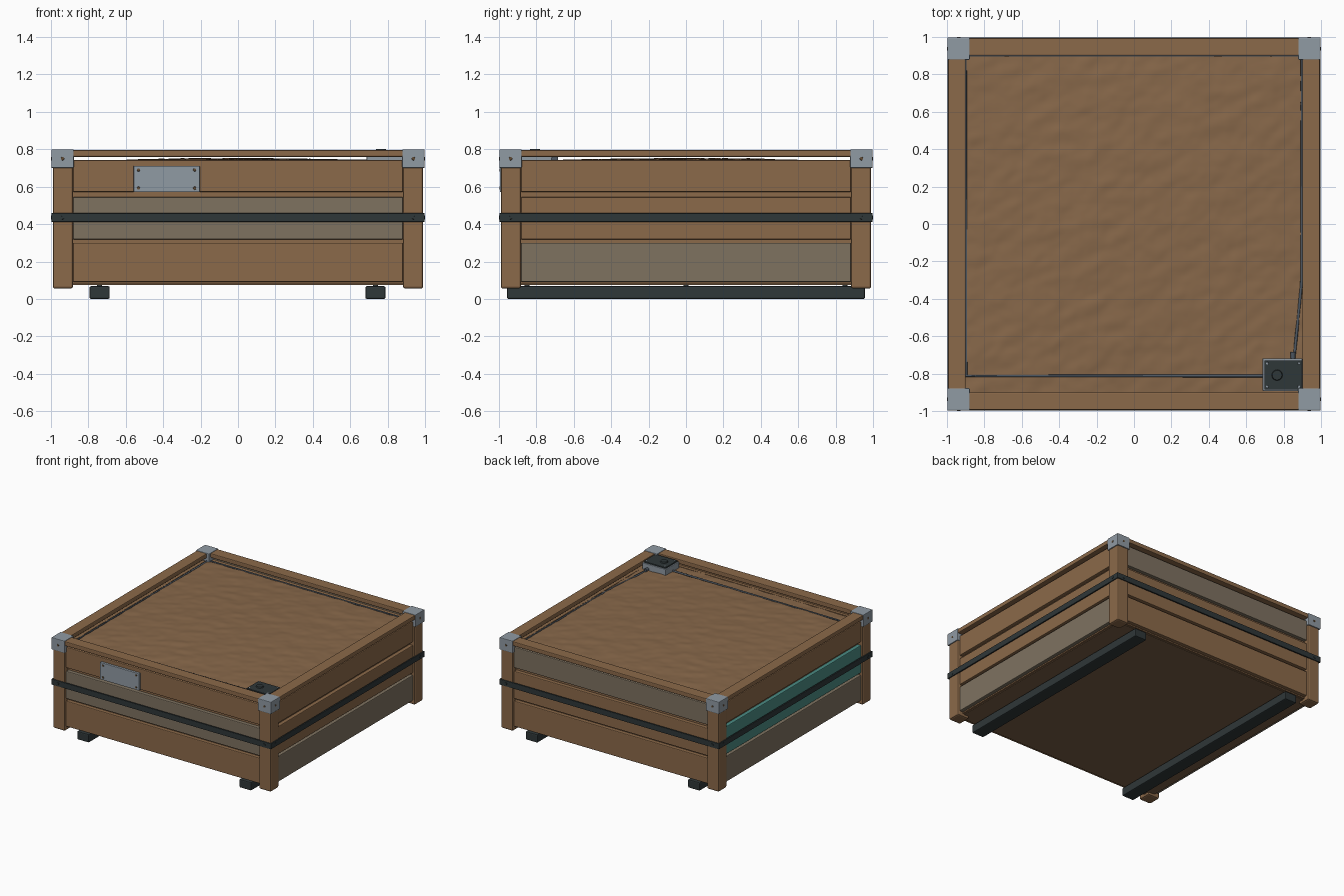
import bpy, bmesh, math
from mathutils import Matrix, Vector, noise

if "Cube" in bpy.data.objects:
    bpy.data.objects.remove(bpy.data.objects["Cube"])


def mat(name, rgb):
    m = bpy.data.materials.new(name)
    m.diffuse_color = (*rgb, 1)
    m.use_nodes = True
    m.node_tree.nodes["Principled BSDF"].inputs["Base Color"].default_value = m.diffuse_color
    return m


WOOD = mat("brown wood", (0.26, 0.142, 0.067))
GREY = mat("weathered wood", (0.21, 0.168, 0.118))
TEAL = mat("teal paint", (0.07, 0.26, 0.23))
METAL = mat("light metal", (0.28, 0.325, 0.37))
DARK = mat("dark metal", (0.028, 0.038, 0.04))
SOIL = mat("soil", (0.245, 0.138, 0.068))
FLOOR = mat("dark floor wood", (0.19, 0.11, 0.058))
PIPE = mat("pipe grey", (0.075, 0.095, 0.12))
SCREW = mat("bronze screw", (0.13, 0.08, 0.04))


def finish(bm, name, material, turn=0):
    bm.transform(Matrix.Rotation(turn * math.pi / 2, 4, 'Z'))
    bmesh.ops.recalc_face_normals(bm, faces=bm.faces)
    me = bpy.data.meshes.new(name)
    bm.to_mesh(me)
    bm.free()
    me.materials.append(material)
    ob = bpy.data.objects.new(name, me)
    bpy.context.collection.objects.link(ob)
    return ob


def box(name, lo, hi, material, bevel=0.004, turn=0):
    lo, hi = Vector(lo), Vector(hi)
    bm = bmesh.new()
    bmesh.ops.create_cube(bm, size=1)
    for v in bm.verts:
        v.co = Vector(a * b for a, b in zip(v.co, hi - lo)) + (lo + hi) / 2
    if bevel:
        bmesh.ops.bevel(bm, geom=bm.edges[:], offset=bevel, segments=2,
                        profile=0.5, affect='EDGES')
    return finish(bm, name, material, turn)


def peg(name, pos, radius, depth, material, axis='Z', turn=0, sides=12):
    bm = bmesh.new()
    bmesh.ops.create_cone(bm, cap_ends=True, segments=sides, radius1=radius,
                          radius2=radius * 0.85, depth=depth)
    if axis == 'Y':  # narrow end faces -y
        bm.transform(Matrix.Rotation(math.pi / 2, 4, 'X'))
    bm.transform(Matrix.Translation(pos))
    return finish(bm, name, material, turn)


# four sides: boards listed bottom to top
SIDES = [("front", [WOOD, GREY, WOOD]), ("right", [GREY, WOOD, WOOD]),
         ("back", [WOOD, WOOD, GREY]), ("left", [GREY, TEAL, WOOD])]
LEVELS = [(0.09, 0.30), (0.318, 0.545), (0.572, 0.742)]
for k, (side, colours) in enumerate(SIDES):
    for i, ((z0, z1), c) in enumerate(zip(LEVELS, colours)):
        box(f"{side}_board_{i + 1}", (-0.882, -0.975, z0), (0.882, -0.935, z1), c, 0.006, k)
    box(f"{side}_backing", (-0.93, -0.945, 0.08), (0.93, -0.91, 0.734), WOOD, 0, k)
    box(f"{side}_top_rail", (-0.885, -0.994, 0.76), (0.885, -0.9, 0.796), WOOD, 0.006, k)
    box(f"{side}_strap", (-0.998, -0.998, 0.412), (0.998, -0.986, 0.458), DARK, 0.002, k)
    # corner post and its metal cap, one per turn
    box(f"{side}_post", (-0.99, -0.99, 0.055), (-0.882, -0.882, 0.72), WOOD, 0.012, k)
    box(f"{side}_post_cap", (-0.998, -0.998, 0.70), (-0.878, -0.878, 0.80), METAL, 0.005, k)
    for x in (-0.938, 0.938):
        peg(f"{side}_cap_screw", (x, -0.998, 0.75), 0.010, 0.004, SCREW, 'Y', k)
        peg(f"{side}_strap_bolt", (x, -0.998, 0.435), 0.011, 0.005, DARK, 'Y', k, 6)

# floor and runners
box("floor", (-0.93, -0.93, 0.075), (0.93, 0.93, 0.10), FLOOR, 0)
for x in (-0.74, 0.735):
    box("runner", (x - 0.054, -0.957, 0), (x + 0.054, 0.957, 0.068), DARK, 0.008)
    for y in (-0.85, 0, 0.85):
        peg("runner_spacer", (x, y, 0.07), 0.014, 0.02, DARK)

# blank plate on the front
box("front_plate", (-0.558, -0.994, 0.571), (-0.204, -0.972, 0.711), METAL, 0.003)
for x in (-0.532, -0.232):
    for z in (0.592, 0.69):
        peg("plate_screw", (x, -0.995, z), 0.009, 0.004, SCREW, 'Y')

# rippled soil with a low crown
bm = bmesh.new()
bmesh.ops.create_grid(bm, x_segments=110, y_segments=110, size=0.915)
for v in bm.verts:
    x, y = v.co.x, v.co.y
    crown = 0.020 * (1 - (x / 0.92) ** 2) * (1 - (y / 0.92) ** 2)
    u, w = x * 0.85 + y * 0.5, y * 0.85 - x * 0.5
    ripple = 0.005 * noise.noise((u * 8, w * 15, 1.3)) + 0.002 * noise.noise((x * 25, y * 25, 5))
    v.co.z = 0.731 + crown + ripple
soil = finish(bm, "soil", SOIL)
for p in soil.data.polygons:
    p.use_smooth = True

# watering pipe looping round the bed
cu = bpy.data.curves.new("watering_pipe", 'CURVE')
cu.dimensions = '3D'
cu.bevel_depth = 0.008
cu.bevel_resolution = 2
cu.use_fill_caps = True
sp = cu.splines.new('POLY')
path = [(0.70, -0.812, 0.738), (-0.897, -0.812, 0.733), (-0.9, 0.9, 0.732),
        (0.897, 0.9, 0.732), (0.897, -0.3, 0.729), (0.86, -0.68, 0.731), (0.85, -0.73, 0.738)]
sp.points.add(len(path) - 1)
for p, co in zip(sp.points, path):
    p.co = (*co, 1)
cu.materials.append(PIPE)
bpy.context.collection.objects.link(bpy.data.objects.new("watering_pipe", cu))

# control box with lid, knob and screws
box("control_box", (0.687, -0.893, 0.69), (0.9, -0.718, 0.783), METAL, 0.005)
box("control_lid", (0.697, -0.885, 0.78), (0.896, -0.73, 0.793), DARK, 0.003)
peg("control_knob", (0.765, -0.808, 0.796), 0.03, 0.012, DARK, sides=24)
peg("pipe_fitting", (0.85, -0.705, 0.745), 0.014, 0.04, PIPE, 'Y')
for x in (0.712, 0.882):
    for y in (-0.87, -0.745):
        peg("lid_screw", (x, y, 0.794), 0.007, 0.004, METAL)
